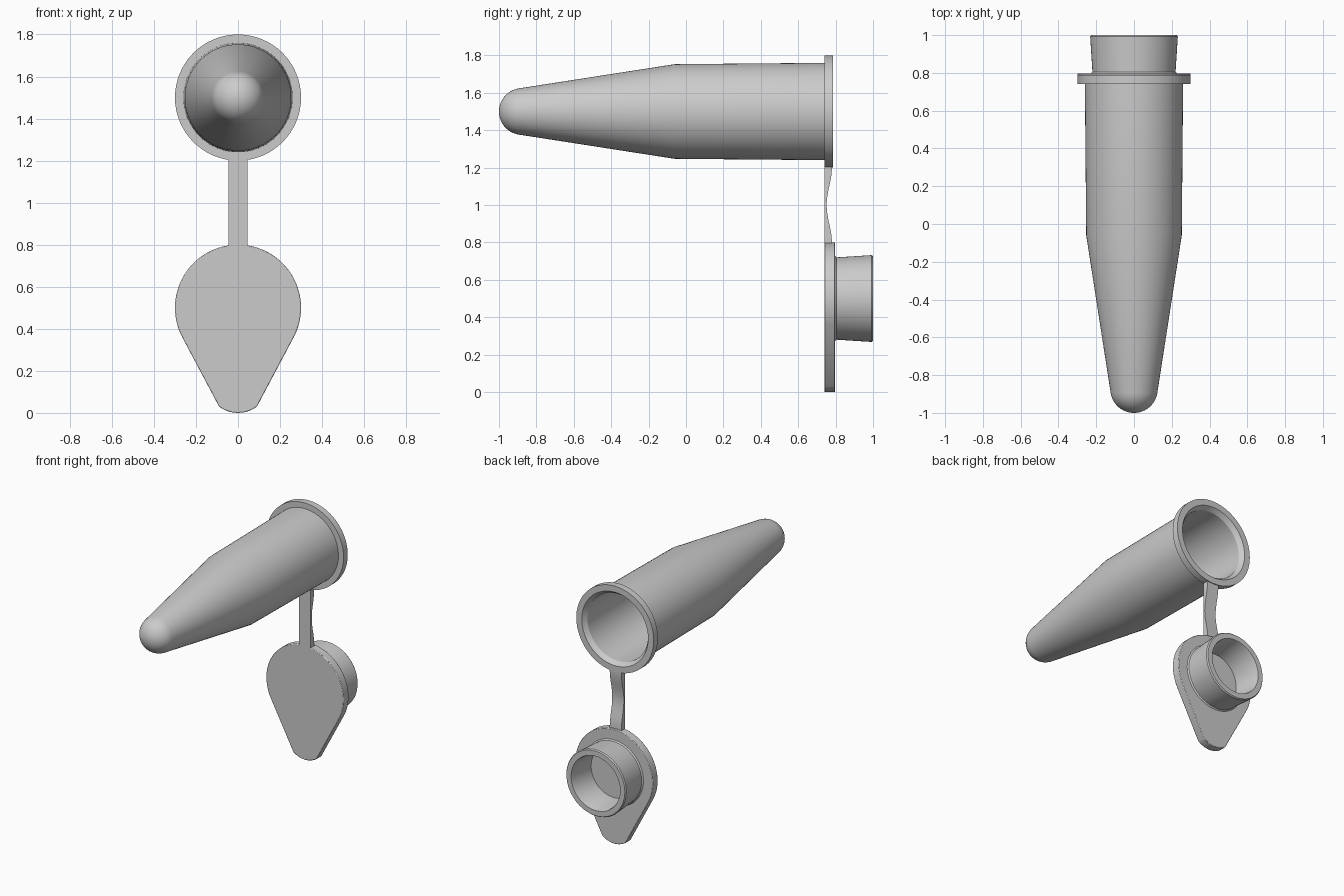
import bpy
import bmesh
from math import sin, cos, pi, radians, atan2
from mathutils import Matrix, Vector

cube = bpy.data.objects.get("Cube")
if cube:
    bpy.data.objects.remove(cube, do_unlink=True)

plastic = bpy.data.materials.new("grey plastic")
plastic.use_nodes = True
GREY = (0.6, 0.6, 0.6, 1)
plastic.diffuse_color = GREY
plastic.node_tree.nodes["Principled BSDF"].inputs["Base Color"].default_value = GREY

TUBE_Z, LID_Z, BACK = 1.5, 0.5, 0.74


def finish(bm, name, bevel=0):
    """Turn a bmesh into a smooth-shaded object with crisp edges."""
    bmesh.ops.remove_doubles(bm, verts=bm.verts, dist=1e-5)
    bmesh.ops.recalc_face_normals(bm, faces=bm.faces)
    mesh = bpy.data.meshes.new(name)
    bm.to_mesh(mesh)
    bm.free()
    mesh.materials.append(plastic)
    obj = bpy.data.objects.new(name, mesh)
    bpy.context.collection.objects.link(obj)
    if bevel:
        mod = obj.modifiers.new("soft edge", "BEVEL")
        mod.width, mod.segments, mod.limit_method = bevel, 2, "ANGLE"
        mod.angle_limit = radians(50)
    bpy.ops.object.select_all(action="DESELECT")
    obj.select_set(True)
    bpy.context.view_layer.objects.active = obj
    bpy.ops.object.shade_smooth_by_angle(angle=radians(30))
    return obj


def lathe(name, profile, z, steps=64):
    """Spin a (y, radius) profile around the y axis at height z."""
    bm = bmesh.new()
    verts = [bm.verts.new((0, y, z + r)) for y, r in profile]
    edges = [bm.edges.new(pair) for pair in zip(verts, verts[1:])]
    bmesh.ops.spin(bm, geom=verts + edges, cent=(0, 0, z), axis=(0, 1, 0),
                   angle=2 * pi, steps=steps)
    return finish(bm, name)


def prism(name, outline, axis, start, depth, bevel=0):
    """Extrude a closed outline along the given axis vector."""
    bm = bmesh.new()
    face = bm.faces.new([bm.verts.new(Vector(p) + axis * start) for p in outline])
    new = bmesh.ops.extrude_face_region(bm, geom=[face])["geom"]
    moved = [g for g in new if isinstance(g, bmesh.types.BMVert)]
    bmesh.ops.translate(bm, verts=moved, vec=axis * depth)
    return finish(bm, name, bevel)


def round_tip(centre, radius, steps=12):
    """Quarter arc from the pole to just past tangency with the cone."""
    angles = [radians(81) * i / steps for i in range(steps + 1)]
    return [(centre - radius * cos(a), radius * sin(a)) for a in angles]


# Hollow tapered tube with collar: outside from the tip, then back down inside
outside = round_tip(-0.875, 0.125) + [(-0.06, 0.253), (BACK, 0.26),
                                      (BACK, 0.3), (0.786, 0.3)]
inside = [(0.786, 0.257), (0.755, 0.235), (-0.05, 0.228)]
lathe("tube", outside + inside + round_tip(-0.875, 0.1)[::-1], TUBE_Z)

# Lid plate: a disc drawn out to a rounded thumb tab
top_arc = [radians(-28 + 236 * i / 56) for i in range(57)]
outline = [(0.3 * cos(a), 0, LID_Z + 0.3 * sin(a)) for a in top_arc]
tab_r = 0.15
spread = atan2(0.09, 0.12)
tab = [-pi / 2 - spread + 2 * spread * i / 10 for i in range(11)]
outline += [(tab_r * cos(a), 0, tab_r + tab_r * sin(a)) for a in tab]
prism("lid_plate", outline, Vector((0, 1, 0)), BACK, 0.057, bevel=0.004)

# Hollow plug, flared slightly toward its mouth
lathe("lid_plug", [(0.79, 0.228), (0.797, 0.228), (0.805, 0.22), (0.992, 0.232), (1.0, 0.226),
                   (1.0, 0.19), (0.99, 0.186), (0.8, 0.175), (0.8, 0)], LID_Z)

# Hinge strap, thinned at the middle so that it folds
rows = [(0.78 + 0.44 * i / 20) for i in range(21)]
side = [(0, BACK, rows[0]), (0, BACK, rows[-1])]
for z in reversed(rows):
    bend = 0.5 - 0.5 * cos(pi * min(abs(z - 1) / 0.2, 1))
    side.append((0, 0.752 + 0.028 * bend, z))
prism("hinge_strap", side, Vector((1, 0, 0)), -0.045, 0.09)
